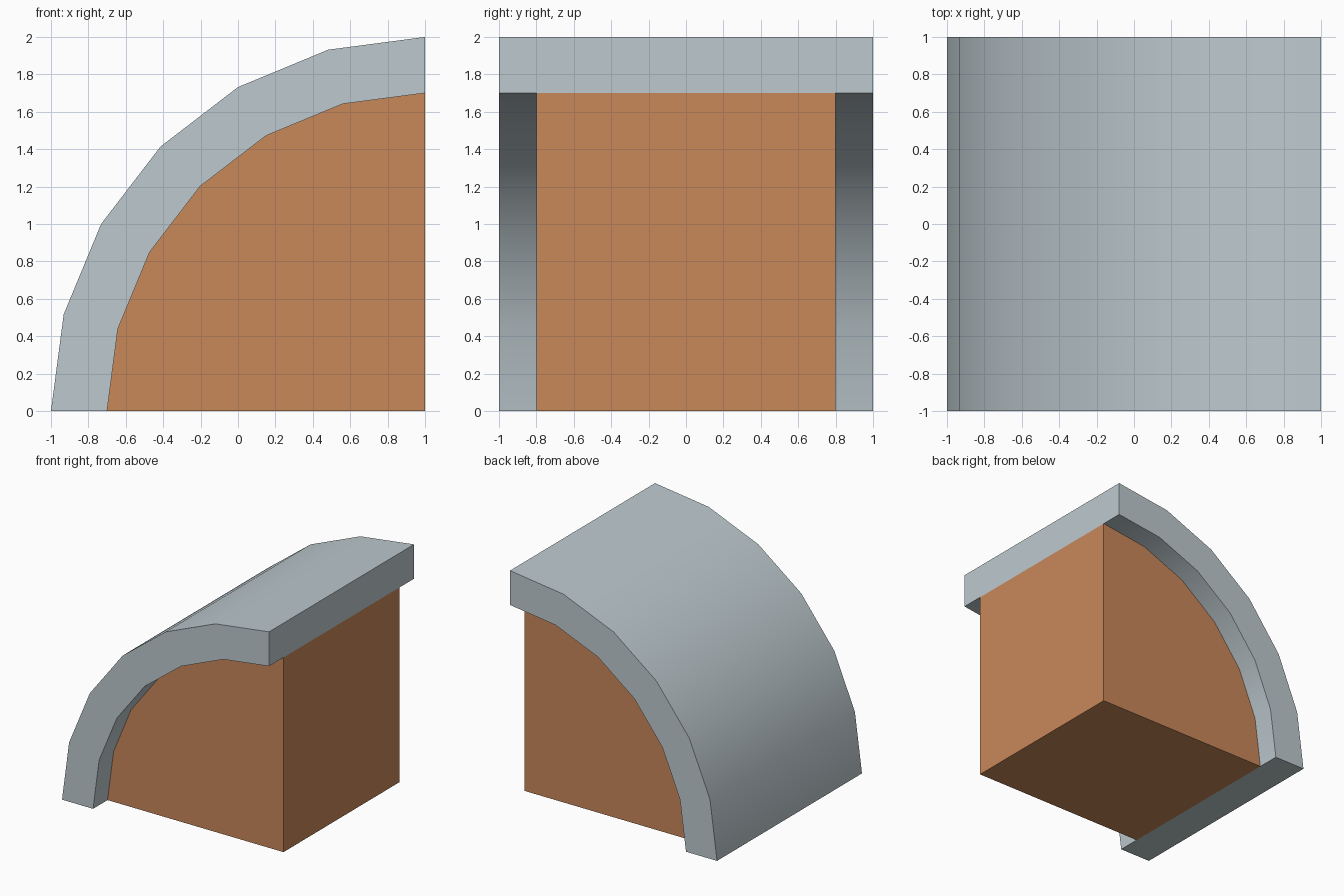
import bpy
import bmesh
from math import sin, cos, radians

SEGMENTS = 6
OUTER, INNER = 2.0, 1.7

cube = bpy.data.objects.get("Cube")
if cube:
    bpy.data.objects.remove(cube, do_unlink=True)


def make_material(name, srgb):
    col = [((c / 255 + 0.055) / 1.055) ** 2.4 for c in srgb] + [1.0]
    mat = bpy.data.materials.new(name)
    mat.use_nodes = True
    mat.diffuse_color = col
    bsdf = mat.node_tree.nodes["Principled BSDF"]
    bsdf.inputs["Base Color"].default_value = col
    bsdf.inputs["Roughness"].default_value = 0.9
    return mat


def arc(radius):
    """Quarter arc in x and z, from the ground up to the tall side."""
    steps = [radians(90 * i / SEGMENTS) for i in range(SEGMENTS + 1)]
    return [(1 - radius * cos(a), radius * sin(a)) for a in steps]


def extrude_profile(name, points, half_depth, mat):
    """Solid made by sweeping an x-z outline along y."""
    bm = bmesh.new()
    face = bm.faces.new([bm.verts.new((x, -half_depth, z)) for x, z in points])
    swept = bmesh.ops.extrude_face_region(bm, geom=[face], use_keep_orig=True)
    moved = [v for v in swept["geom"] if isinstance(v, bmesh.types.BMVert)]
    bmesh.ops.translate(bm, verts=moved, vec=(0, 2 * half_depth, 0))
    bmesh.ops.recalc_face_normals(bm, faces=bm.faces[:])
    mesh = bpy.data.meshes.new(name)
    bm.to_mesh(mesh)
    bm.free()
    mesh.materials.append(mat)
    obj = bpy.data.objects.new(name, mesh)
    bpy.context.collection.objects.link(obj)
    # Smooth the curve, keep the rims sharp
    bpy.ops.object.select_all(action="DESELECT")
    obj.select_set(True)
    bpy.context.view_layer.objects.active = obj
    bpy.ops.object.shade_smooth_by_angle(angle=radians(30))
    return obj


roof_grey = make_material("pale grey", (190, 202, 207))
wall_orange = make_material("clay orange", (200, 136, 90))

# Curved roof shell
extrude_profile("curved_roof", arc(OUTER) + arc(INNER)[::-1], 1.0, roof_grey)

# Solid wall block under the roof, set back at both ends
extrude_profile("wall_block", arc(INNER) + [(1, 0)], 0.8, wall_orange)
